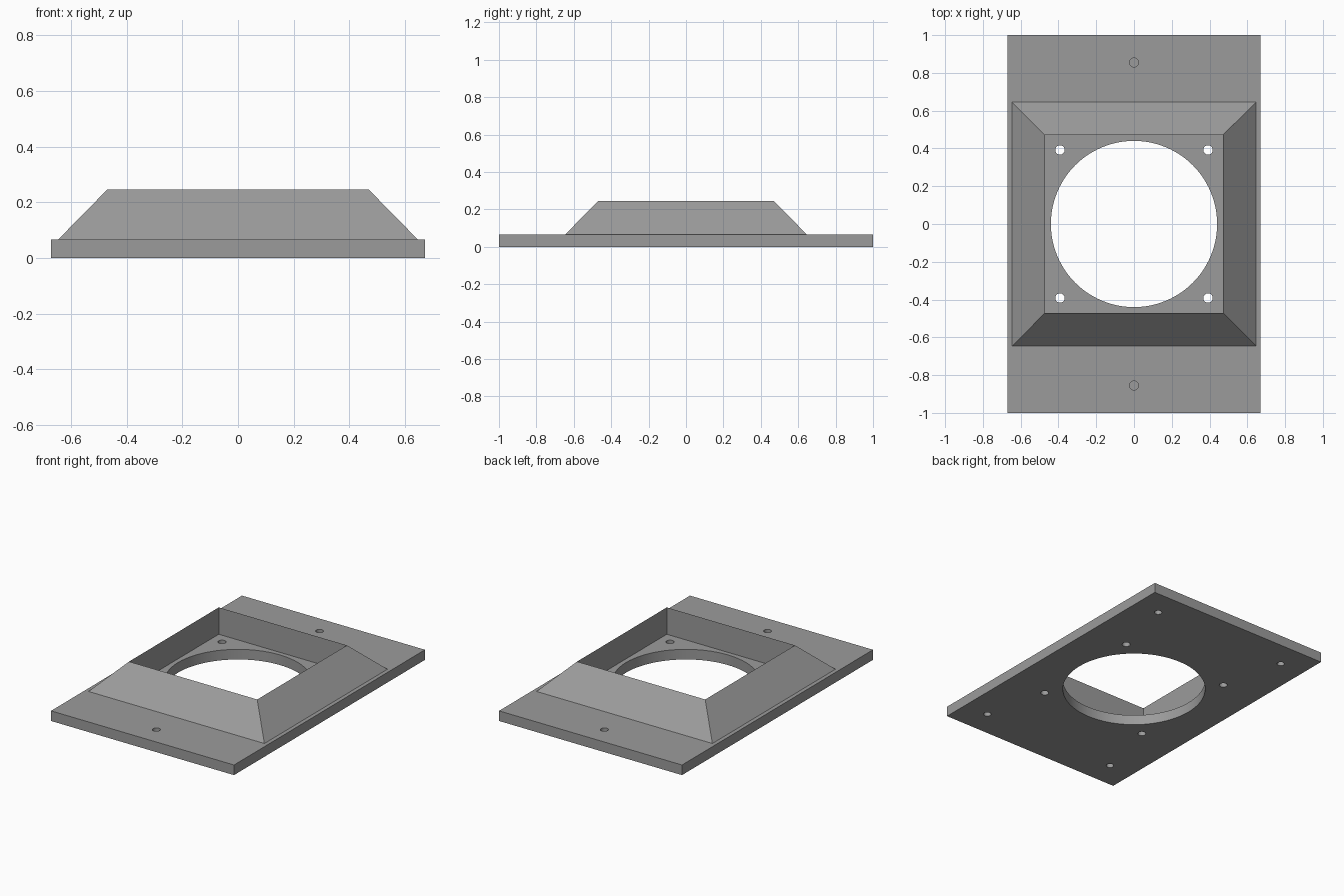
import bpy, bmesh, math
from mathutils import Matrix

if "Cube" in bpy.data.objects:
    bpy.data.objects.remove(bpy.data.objects["Cube"])

PLATE_T = 0.067     # plate thickness
TOP = 0.245         # height of the collar edge
INNER = 0.47        # half width of the square opening
OUTER = 0.645       # half width of the collar foot

grey = bpy.data.materials.new("grey")
grey.diffuse_color = (0.33, 0.33, 0.33, 1)
grey.use_nodes = True
grey.node_tree.nodes["Principled BSDF"].inputs["Base Color"].default_value = grey.diffuse_color


def make_object(name, bm):
    bmesh.ops.recalc_face_normals(bm, faces=bm.faces)
    mesh = bpy.data.meshes.new(name)
    bm.to_mesh(mesh)
    bm.free()
    mesh.materials.append(grey)
    ob = bpy.data.objects.new(name, mesh)
    bpy.context.collection.objects.link(ob)
    return ob


def add_cylinder(bm, x, y, r, z0, z1, sides):
    bmesh.ops.create_cone(bm, cap_ends=True, segments=sides, radius1=r, radius2=r,
                          depth=z1 - z0,
                          matrix=Matrix.Translation((x, y, (z0 + z1) / 2)))


def apply_boolean(target, other, operation):
    mod = target.modifiers.new(operation.lower(), 'BOOLEAN')
    mod.operation, mod.solver, mod.object = operation, 'EXACT', other
    bpy.context.view_layer.objects.active = target
    bpy.ops.object.modifier_apply(modifier=mod.name)
    bpy.data.objects.remove(other)


# Flat base plate
bm = bmesh.new()
bmesh.ops.create_cube(bm, size=1, matrix=Matrix.Translation((0, 0, PLATE_T / 2))
                      @ Matrix.Diagonal((1.342, 2, PLATE_T, 1)))
plate = make_object("mounting_plate", bm)

# Square collar: triangular section with vertical inside and sloping outside
bm = bmesh.new()
rings = []
for half, z in ((OUTER, PLATE_T), (INNER, TOP), (INNER, PLATE_T)):
    rings.append([bm.verts.new((sx * half, sy * half, z))
                  for sx, sy in ((-1, -1), (1, -1), (1, 1), (-1, 1))])
for k in range(3):
    a, b = rings[k], rings[(k + 1) % 3]
    for i in range(4):
        j = (i + 1) % 4
        bm.faces.new((a[i], a[j], b[j], b[i]))
collar = make_object("sloped_collar", bm)
apply_boolean(plate, collar, 'UNION')

# Holes: central opening, four through holes, blind holes above and below
bm = bmesh.new()
add_cylinder(bm, 0, 0, 0.44, -0.1, 0.15, 96)
for sx in (-1, 1):
    for sy in (-1, 1):
        add_cylinder(bm, sx * 0.392, sy * 0.392, 0.025, -0.1, 0.15, 24)
        add_cylinder(bm, sx * 0.495, sy * 0.822, 0.023, -0.1, 0.045, 24)
for sy in (-1, 1):
    add_cylinder(bm, 0, sy * 0.855, 0.024, 0.022, 0.15, 24)
cutter = make_object("hole_cutter", bm)
cutter.hide_render = True
apply_boolean(plate, cutter, 'DIFFERENCE')

# Smooth hole walls, crisp edges elsewhere
bpy.ops.object.select_all(action='DESELECT')
plate.select_set(True)
bpy.context.view_layer.objects.active = plate
bpy.ops.object.shade_smooth_by_angle(angle=math.radians(30))
